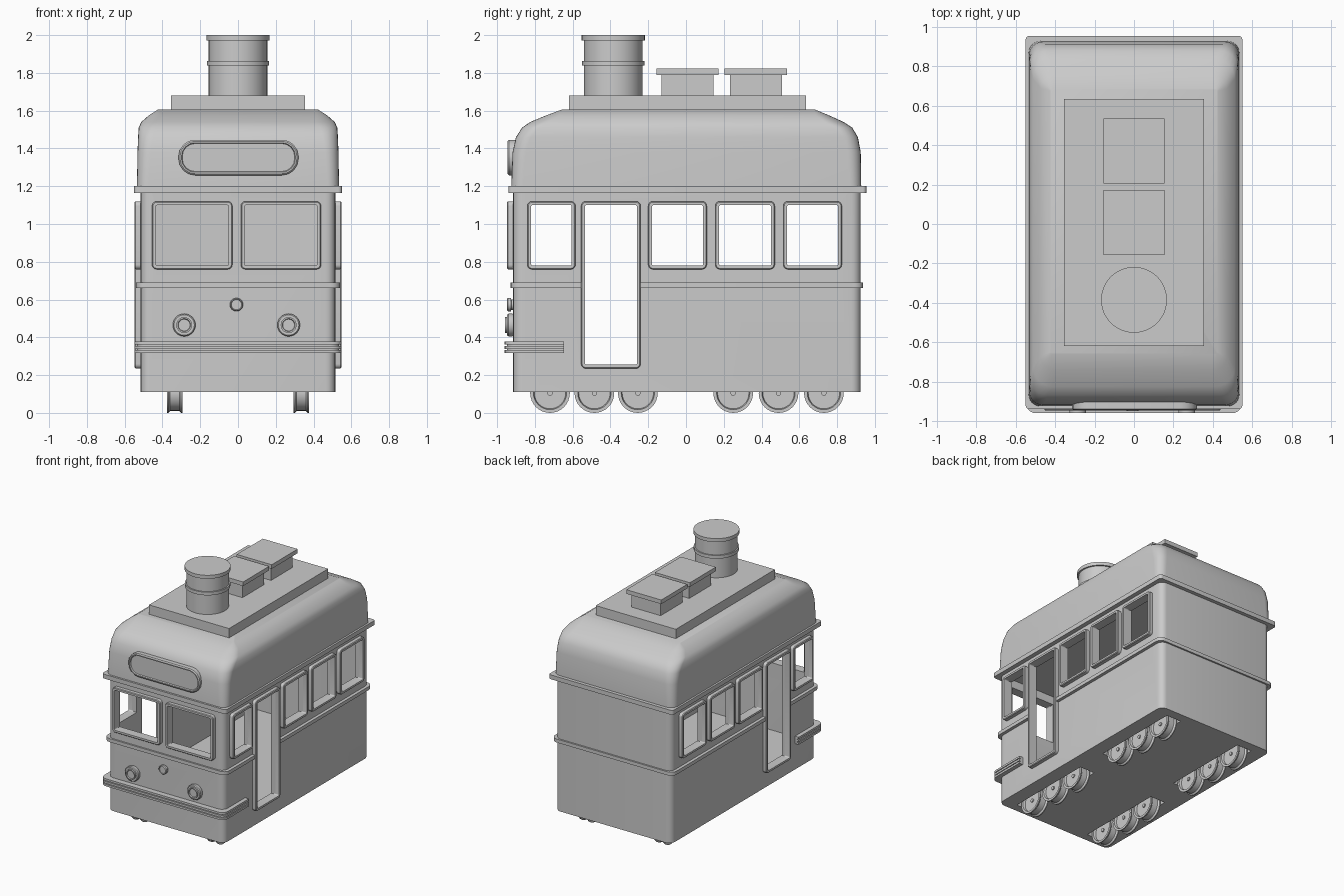
import bpy, bmesh
from math import sin, cos, pi, radians

if "Cube" in bpy.data.objects:
    bpy.data.objects.remove(bpy.data.objects["Cube"])

# ---------- helpers ----------
def finish(name, bm):
    bmesh.ops.recalc_face_normals(bm, faces=bm.faces)
    me = bpy.data.meshes.new(name)
    bm.to_mesh(me)
    bm.free()
    ob = bpy.data.objects.new(name, me)
    bpy.context.collection.objects.link(ob)
    return ob

def smooth(ob, angle=32):
    bpy.ops.object.select_all(action='DESELECT')
    ob.select_set(True)
    bpy.context.view_layer.objects.active = ob
    bpy.ops.object.shade_smooth_by_angle(angle=radians(angle))
    return ob

def rrect(u0, u1, v0, v1, r, n=5):
    """Rounded rectangle outline, counter-clockwise from the +u +v corner."""
    pts = []
    for k, (u, v) in enumerate([(u1-r, v1-r), (u0+r, v1-r), (u0+r, v0+r), (u1-r, v0+r)]):
        for i in range(n + 1):
            a = (k + i / n) * pi / 2
            pts.append((u + r*cos(a), v + r*sin(a)))
    return pts

def circle(u, v, r, n=32):
    return [(u + r*cos(2*pi*i/n), v + r*sin(2*pi*i/n)) for i in range(n)]

AXES = {'z': lambda u, v, w: (u, v, w),
        'y': lambda u, v, w: (u, w, v),
        'x': lambda u, v, w: (w, u, v)}

def loft(name, loops, axis='z', ring=False):
    """Skin (outline, height) loops along an axis; ring closes the tube on itself."""
    bm = bmesh.new()
    vs = [[bm.verts.new(AXES[axis](u, v, w)) for u, v in pts] for pts, w in loops]
    pairs = list(zip(vs, vs[1:])) + ([(vs[-1], vs[0])] if ring else [])
    n = len(vs[0])
    for a, b in pairs:
        for i in range(n):
            j = (i + 1) % n
            bm.faces.new((a[i], a[j], b[j], b[i]))
    if not ring:
        bm.faces.new(vs[0])
        bm.faces.new(vs[-1])
    return smooth(finish(name, bm))

def frame(name, outer, inner, w0, w1, axis):
    return loft(name, [(outer, w0), (outer, w1), (inner, w1), (inner, w0)], axis, True)

def turned(name, u, v, profile, axis, n=32):
    return loft(name, [(circle(u, v, r, n), w) for r, w in profile], axis)

def boxes(name, specs):
    bm = bmesh.new()
    for x0, x1, y0, y1, z0, z1 in specs:
        vs = bmesh.ops.create_cube(bm, size=1)['verts']
        for v in vs:
            v.co = (x1 if v.co.x > 0 else x0, y1 if v.co.y > 0 else y0, z1 if v.co.z > 0 else z0)
    return finish(name, bm)

def cut(ob, cutter):
    cutter.hide_render = True
    m = ob.modifiers.new('cut', 'BOOLEAN')
    m.operation, m.solver, m.object = 'DIFFERENCE', 'EXACT', cutter
    bpy.context.view_layer.objects.active = ob
    bpy.ops.object.modifier_apply(modifier=m.name)
    bpy.data.objects.remove(cutter)

# ---------- body shell ----------
hull = rrect(-.515, .515, -.915, .925, .05)
room = rrect(-.475, .475, -.875, .885, .03)
body = loft('body', [(hull, .11), (hull, 1.19)])
cut(body, loft('room_cutter', [(room, .24), (room, 1.175)]))

side_openings = [(-.82, -.605, .78, 1.10), (-.535, -.26, .255, 1.10), (-.18, .09, .78, 1.10),
                 (.175, .45, .78, 1.10), (.535, .805, .78, 1.10)]
front_openings = [(-.435, -.05, .78, 1.10), (.035, .42, .78, 1.10)]
cut(body, boxes('opening_cutter',
    [(-.7, .7, *o) for o in side_openings] +
    [(o[0], o[1], -1, -.85, o[2], o[3]) for o in front_openings]))
cut(body, boxes('wheel_well_cutter',
    [(min(s*.27, s*.40), max(s*.27, s*.40), y0, y1, 0, .225)
     for s in (-1, 1) for y0, y1 in ((-.85, -.13), (.125, .85))]))
smooth(body)

# ---------- window and door frames ----------
def opening_frame(name, o, w_in, w_mid, w_out, axis):
    u0, u1, v0, v1 = o
    t = .02
    outer = rrect(u0-t, u1+t, v0-t, v1+t, .025)
    edge = rrect(u0-t+.005, u1+t-.005, v0-t+.005, v1+t-.005, .02)
    inner = rrect(u0, u1, v0, v1, .008)
    loft(name, [(outer, w_in), (outer, w_mid), (edge, w_out), (inner, w_out), (inner, w_in)], axis, True)

for s, side in ((-1, 'left'), (1, 'right')):
    for i, o in enumerate(side_openings):
        kind = 'door' if i == 1 else 'window'
        opening_frame(f'{side}_{kind}_frame_{i}', o, s*.50, s*.542, s*.547, 'x')
for i, o in enumerate(front_openings):
    opening_frame(f'front_window_frame_{i}', o, -.90, -.942, -.947, 'y')

# ---------- belt moulding and eaves ----------
belt = frame('belt_moulding', rrect(-.54, .54, -.928, .938, .05),
             rrect(-.505, .505, -.905, .915, .04), .662, .69, 'z')
cut(belt, boxes('belt_cutter', [(-.7, .7, -.55, -.245, .6, .75)]))
eave = rrect(-.55, .55, -.94, .955, .02)
loft('eaves', [(eave, 1.165), (eave, 1.2)])

# ---------- domed roof ----------
roof_sections = [(1.19, .535, -.925, .928, .06), (1.38, .532, -.918, .925, .07),
                 (1.46, .529, -.90, .91, .08), (1.51, .526, -.868, .88, .09),
                 (1.54, .512, -.825, .835, .10), (1.575, .472, -.74, .757, .07),
                 (1.605, .425, -.66, .685, .01)]
loft('roof', [(rrect(-x, x, y0, y1, r, 6), z) for z, x, y0, y1, r in roof_sections])
boxes('roof_deck', [(-.355, .355, -.62, .635, 1.58, 1.68)])

# ---------- chimney and roof vents ----------
turned('chimney', 0, -.385, [(.155, 1.66), (.155, 1.838), (.165, 1.838), (.165, 1.864), (.155, 1.864),
                             (.155, 1.972), (.167, 1.972), (.167, 2.0)], 'z', 48)
for i, y in enumerate((.008, .37)):
    boxes(f'vent_base_{i}', [(-.13, .13, y-.137, y+.137, 1.66, 1.80)])
    boxes(f'vent_cap_{i}', [(-.155, .155, y-.165, y+.165, 1.79, 1.823)])

# ---------- front sign panel ----------
def sign(d):
    return rrect(-.315+d, .32-d, 1.258+d, 1.446-d, .088-d, 4)
loft('front_sign', [(sign(0), -.85), (sign(0), -.938), (sign(.008), -.945),
                    (sign(.016), -.945), (sign(.02), -.935)], 'y')

# ---------- headlights and centre lamp ----------
for i, x in enumerate((-.285, .268)):
    turned(f'headlight_{i}', x, .465,
           [(.052, -.90), (.06, -.92), (.06, -.94), (.054, -.947), (.042, -.947), (.042, -.959),
            (.034, -.959), (.031, -.95)], 'y')
turned('centre_lamp', -.008, .573, [(.028, -.90), (.028, -.925), (.035, -.927), (.035, -.943),
                                    (.03, -.948), (.027, -.942)], 'y')

# ---------- wrap-around bumper ----------
def bumper_outline(x, y, inner_x=.505, inner_y=-.905, end=-.645):
    def half(hx, fy, r):
        arc = [(hx-r + r*cos(a), fy+r - r*sin(a)) for a in (i*pi/10 for i in range(6))]
        return [(hx, end)] + arc + [(-u, v) for u, v in reversed(arc)] + [(-hx, end)]
    return half(x, y, .05) + half(inner_x, inner_y, .04)[::-1]
core = bumper_outline(.535, -.948)
loft('bumper_core', [(core, .325), (core, .372)])
for i in range(3):
    z = .317 + i*.022
    rail = bumper_outline(.548, -.96)
    loft(f'bumper_rail_{i}', [(rail, z), (rail, z + .016)])

# ---------- wheels ----------
half_wheel = [(.014, -.032), (.014, -.024), (.083, -.024), (.088, -.042), (.105, -.042),
              (.105, -.034), (.094, -.024)]
profile = half_wheel + [(r, -w) for r, w in reversed(half_wheel)]
for s, side in ((-1, 'left'), (1, 'right')):
    for i, y in enumerate((-.72, -.485, -.255, .25, .49, .73)):
        turned(f'{side}_wheel_{i}', y, .105, [(r, s*.335 + w) for r, w in profile], 'x')
